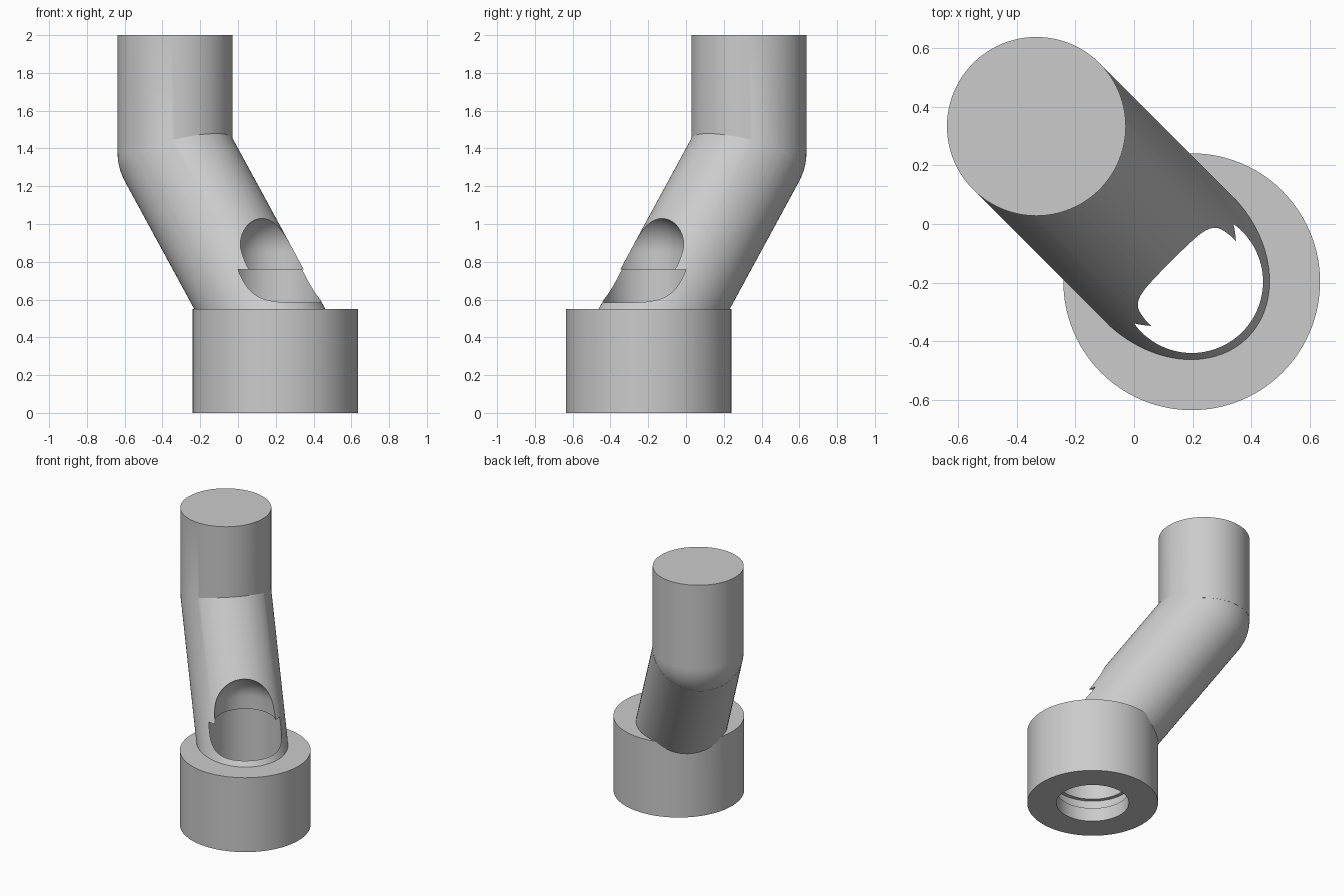
import bpy, bmesh, math
from mathutils import Vector, Matrix

SEG = 96
old = bpy.data.objects.get("Cube")
if old:
    bpy.data.objects.remove(old, do_unlink=True)

grey = bpy.data.materials.new("plain grey")
grey.use_nodes = True
COLOUR = (0.6, 0.6, 0.6, 1)
grey.diffuse_color = COLOUR
grey.node_tree.nodes["Principled BSDF"].inputs["Base Color"].default_value = COLOUR


def make(name, bm):
    bmesh.ops.recalc_face_normals(bm, faces=bm.faces)
    mesh = bpy.data.meshes.new(name)
    bm.to_mesh(mesh)
    bm.free()
    obj = bpy.data.objects.new(name, mesh)
    mesh.materials.append(grey)
    bpy.context.collection.objects.link(obj)
    return obj


def rod(name, start, end, radius):
    axis = end - start
    turn = Vector((0, 0, 1)).rotation_difference(axis).to_matrix().to_4x4()
    bm = bmesh.new()
    bmesh.ops.create_cone(bm, cap_ends=True, segments=SEG, radius1=radius, radius2=radius,
                          depth=axis.length,
                          matrix=Matrix.Translation((start + end) / 2) @ turn)
    return make(name, bm)


def ball(name, centre, radius):
    bm = bmesh.new()
    bmesh.ops.create_uvsphere(bm, u_segments=SEG, v_segments=SEG // 2, radius=radius,
                              matrix=Matrix.Translation(centre))
    return make(name, bm)


def lathe(name, profile, centre):
    bm = bmesh.new()
    verts = [bm.verts.new((r, 0, z)) for r, z in profile]
    edges = [bm.edges.new(pair) for pair in zip(verts, verts[1:])]
    bmesh.ops.spin(bm, geom=verts + edges, cent=(0, 0, 0), axis=(0, 0, 1),
                   angle=math.tau, steps=SEG, use_merge=True)
    bmesh.ops.remove_doubles(bm, verts=bm.verts, dist=1e-5)
    bmesh.ops.translate(bm, verts=bm.verts, vec=centre)
    return make(name, bm)


def combine(target, other, operation):
    mod = target.modifiers.new("combine", "BOOLEAN")
    mod.operation = operation
    mod.solver = "EXACT"
    mod.object = other
    other.hide_render = True
    bpy.context.view_layer.objects.active = target
    bpy.ops.object.modifier_apply(modifier=mod.name)
    bpy.data.objects.remove(other, do_unlink=True)


# Centre line of the bent tube
low = Vector((0.197, -0.197, 0.40))
elbow = Vector((-0.333, 0.333, 1.375))
top = Vector((elbow.x, elbow.y, 2))
foot = low - (elbow - low).normalized() * 0.15
R = 0.305

# Collar with the bent tube and its rounded elbow joined on
body = rod("bent_tube_with_collar", Vector((low.x, low.y, 0)), Vector((low.x, low.y, 0.55)), 0.438)
combine(body, rod("slanted_tube", foot, elbow, R), "UNION")
combine(body, ball("elbow_joint", elbow, R - 0.0007), "UNION")
combine(body, rod("upright_tube", elbow, top, R), "UNION")

# Stepped bore with ring groove and domed end, breaking out as the window
bore, groove, inner, dome_z = 0.243, 0.27, 0.205, 0.85
profile = [(0, -0.05), (bore, -0.05), (bore, 0.10), (groove, 0.10), (groove, 0.17),
           (bore, 0.17), (bore, 0.76), (inner, 0.76)]
for i in range(17):
    a = math.pi / 2 * i / 16
    profile.append((inner * math.cos(a), dome_z + inner * math.sin(a)))
combine(body, lathe("bore_cutter", profile, (low.x, low.y, 0)), "DIFFERENCE")

# Smooth walls with crisp rims
bpy.ops.object.select_all(action="DESELECT")
body.select_set(True)
bpy.context.view_layer.objects.active = body
bpy.ops.object.shade_smooth_by_angle(angle=math.radians(25))
